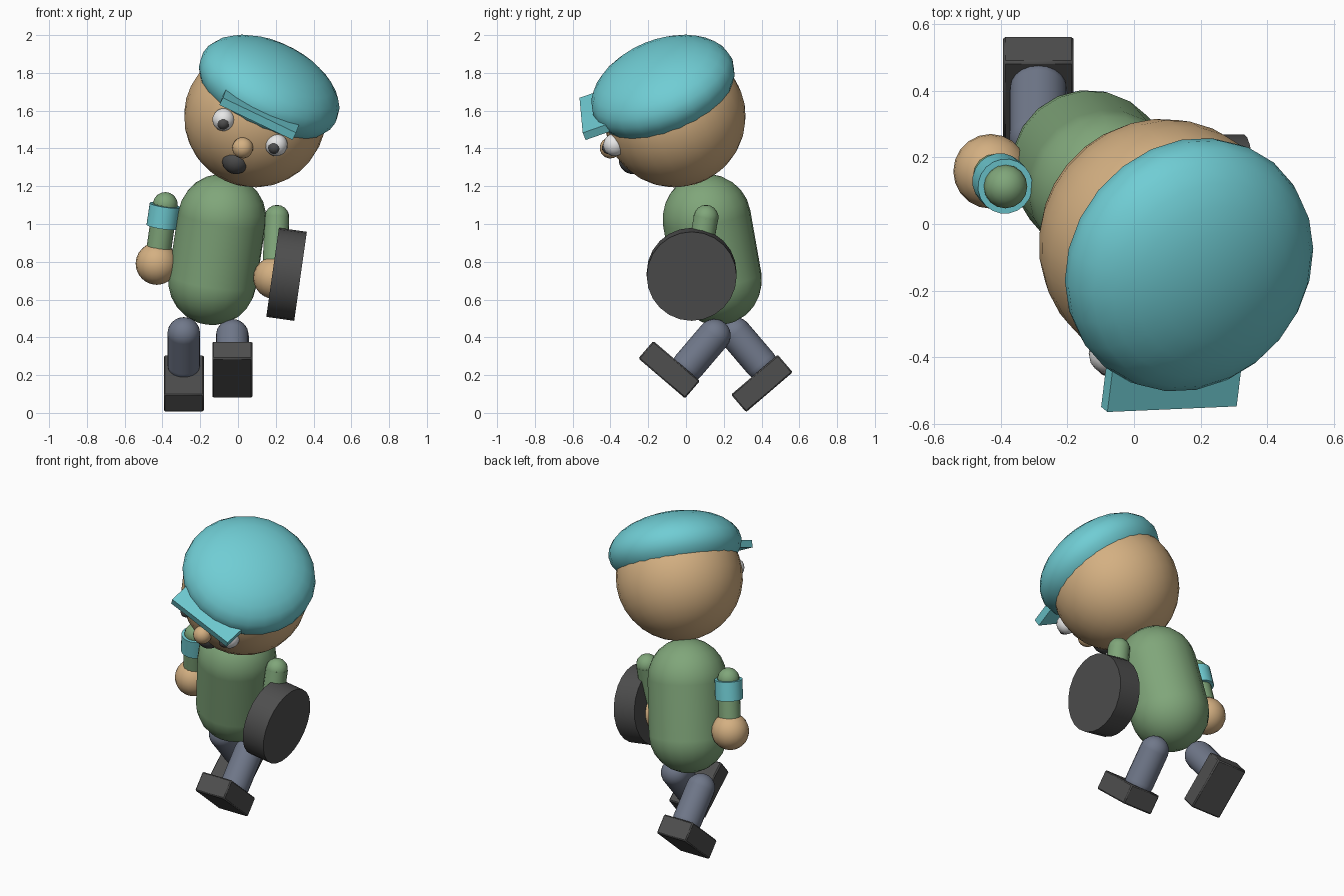
import bpy, math
from mathutils import Vector, Matrix

if "Cube" in bpy.data.objects:
    bpy.data.objects.remove(bpy.data.objects["Cube"])


def material(name, srgb):
    m = bpy.data.materials.new(name)
    m.diffuse_color = [(c / 255 / 12.92 if c < 11 else ((c / 255 + 0.055) / 1.055) ** 2.4) for c in srgb] + [1]
    m.use_nodes = True
    m.node_tree.nodes["Principled BSDF"].inputs["Base Color"].default_value = m.diffuse_color
    return m


CYAN = material("cyan cloth", (112, 205, 212))
SKIN = material("skin", (212, 176, 130))
GREEN = material("green cloth", (128, 166, 122))
SLATE = material("slate trousers", (112, 120, 138))
DARK = material("dark grey", (78, 78, 78))
WHITE = material("eye white", (232, 232, 232))


def finish(name, mat, matrix):
    ob = bpy.context.object
    ob.name = name
    ob.matrix_world = matrix
    ob.data.materials.append(mat)
    bpy.ops.object.transform_apply(location=True, rotation=True, scale=True)
    bpy.ops.object.shade_smooth_by_angle(angle=math.radians(40))
    return ob


def frame(pos, right, back, up, scale=(1, 1, 1)):
    rot = Matrix((right, back, up)).transposed().to_4x4()
    return Matrix.Translation(pos) @ rot @ Matrix.Diagonal((*scale, 1))


def along(pos, axis, scale):
    rot = Vector(axis).to_track_quat('Z', 'Y').to_matrix().to_4x4()
    return Matrix.Translation(pos) @ rot @ Matrix.Diagonal((*scale, 1))


def ball(name, mat, pos, r, axis=(0, 0, 1), seg=20):
    scale = (r, r, r) if isinstance(r, float) else r
    bpy.ops.mesh.primitive_uv_sphere_add(segments=seg, ring_count=seg * 3 // 5, radius=1)
    return finish(name, mat, along(pos, axis, scale))


def rod(name, mat, a, b, r, seg=20):
    a, b = Vector(a), Vector(b)
    bpy.ops.mesh.primitive_cylinder_add(vertices=seg, radius=1, depth=1)
    return finish(name, mat, along((a + b) / 2, b - a, (r, r, (b - a).length)))


def box(name, mat, matrix, bevel=0.0):
    bpy.ops.mesh.primitive_cube_add(size=1)
    ob = finish(name, mat, matrix)
    if bevel:
        mod = ob.modifiers.new("soft edges", 'BEVEL')
        mod.width, mod.segments = bevel, 1
    return ob


def capsule(name, mat, a, b, r):
    axis = Vector(b) - Vector(a)
    ball(name + "_top", mat, a, r, axis)
    rod(name + "_middle", mat, a, b, r)
    ball(name + "_bottom", mat, b, r, axis)


# Head, tilted forward and sideways
head_pos = Vector((0.09, -0.06, 1.57))
up = Vector((0.417, -0.345, 0.84)).normalized()
side = Vector((0.88, 0.05, -0.455))
side = (side - up * side.dot(up)).normalized()
front = side.cross(up)


def on_head(s, f, u):
    return head_pos + side * s + front * f + up * u


ball("head", SKIN, head_pos, 0.376, up, 28)

# Cap and its brim
ball("cap", CYAN, on_head(0, 0, 0.18), (0.398, 0.398, 0.215), up, 24)
box("cap_brim", CYAN, frame(on_head(0, 0.36, 0.163), side, -front, up, (0.43, 0.2, 0.045)))

# Face
for s, label in ((-1, "right"), (1, "left")):
    ball(label + "_eye", WHITE, on_head(s * 0.155, 0.335, 0.03), 0.06, up, 16)
    ball(label + "_pupil", DARK, on_head(s * 0.15, 0.372, 0.025), 0.034, up, 14)
ball("nose", SKIN, on_head(0, 0.382, -0.05), 0.056, up, 16)
ball("mouth", DARK, on_head(0, 0.295, -0.16), 0.075, up, 16)

# Torso
capsule("torso", GREEN, (-0.085, 0.11, 1.03), (-0.135, 0.168, 0.70), 0.235)

# Arms and hands
for label, shoulder, hand in (("right", (-0.385, 0.112, 1.103), (-0.43, 0.158, 0.79)),
                              ("left", (0.206, 0.106, 1.035), (0.193, 0.05, 0.715))):
    ball(label + "_shoulder", GREEN, shoulder, 0.066, seg=16)
    rod(label + "_arm", GREEN, shoulder, hand, 0.066, 16)
    ball(label + "_hand", SKIN, hand, 0.112)

# Armband
rod("armband", CYAN, (-0.386, 0.113, 1.10), (-0.403, 0.13, 0.985), 0.083)

# Round shield on the left hand
rod("shield", DARK, (0.183, 0.03, 0.744), (0.331, 0.03, 0.723), 0.238, 24)

# Striding legs and boots: one swings forward, one back
for label, x, y, z, swing in (("left", -0.03, 0.15, 0.41, -1), ("right", -0.287, 0.26, 0.42, 1)):
    down = Vector((0, 0.65 * swing, -0.76)).normalized()
    toe = Vector((0, -0.76, -0.65 * swing)).normalized()
    hip = Vector((x, y, z))
    capsule(label + "_leg", SLATE, hip, hip + down * 0.21, 0.087)
    boot = hip + down * 0.293 + toe * 0.064
    box(label + "_boot", DARK, frame(boot, Vector((1, 0, 0)), -toe, -down, (0.212, 0.325, 0.122)), 0.007)
